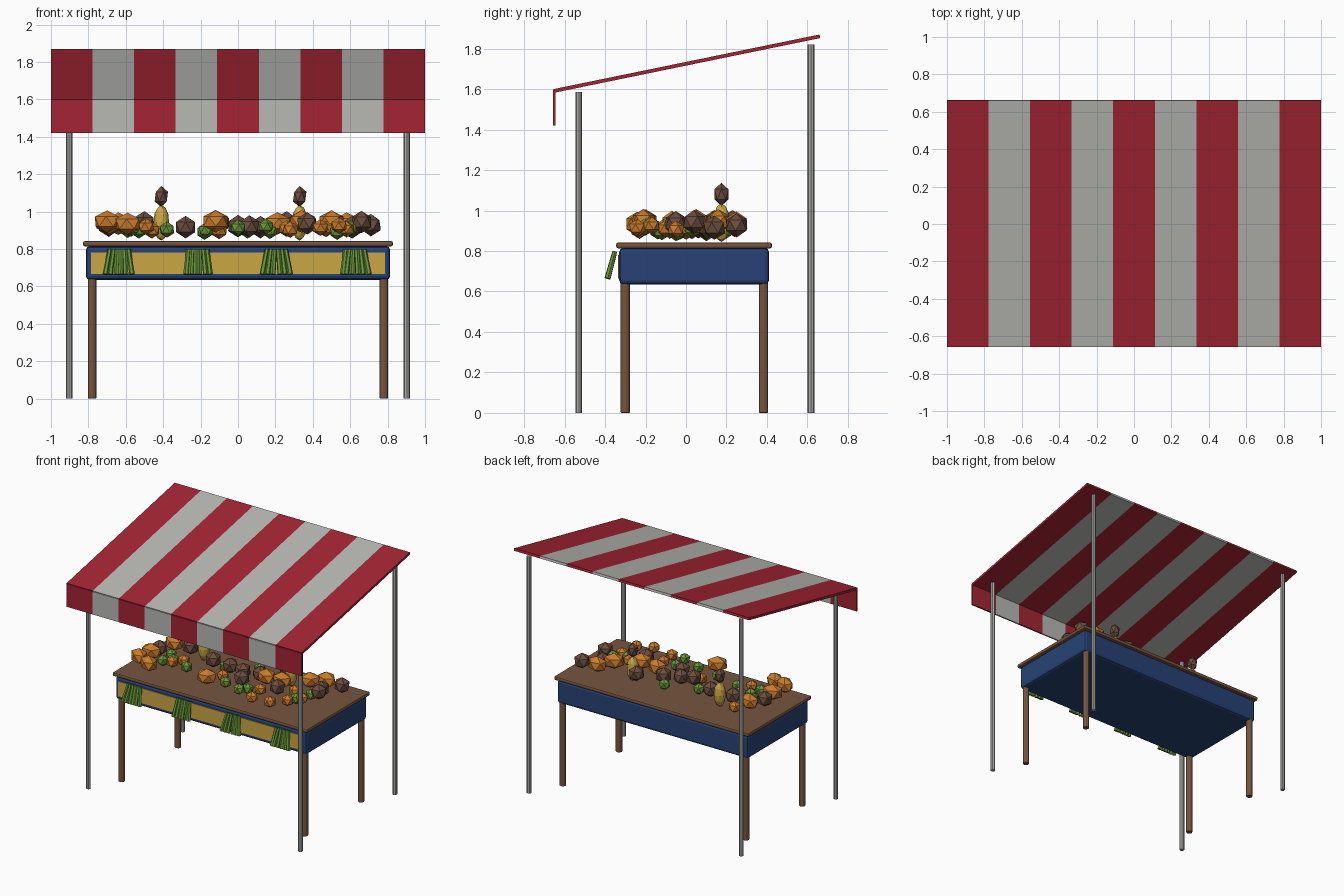
import bpy, bmesh, random
from mathutils import Matrix, Vector

random.seed(4)
if "Cube" in bpy.data.objects:
    bpy.data.objects.remove(bpy.data.objects["Cube"], do_unlink=True)


def material(name, *rgb):
    mat = bpy.data.materials.new(name)
    mat.use_nodes = True
    mat.diffuse_color = (*rgb, 1)
    mat.node_tree.nodes["Principled BSDF"].inputs["Base Color"].default_value = (*rgb, 1)
    return mat


RED = material("awning red", .37, .018, .033)
WHITE = material("awning white", .48, .48, .46)
METAL = material("pole grey", .4, .4, .38)
WOOD = material("table wood", .18, .09, .05)
BLUE = material("box blue", .02, .055, .18)
GOLD = material("panel gold", .6, .38, .06)
ORANGE = material("fruit orange", .6, .2, .025)
BROWN = material("fruit brown", .15, .075, .05)
GREEN = material("leaf green", .14, .3, .04)


def finish(name, bm, *mats, bevel=0):
    mesh = bpy.data.meshes.new(name)
    bm.to_mesh(mesh)
    bm.free()
    for mat in mats:
        mesh.materials.append(mat)
    obj = bpy.data.objects.new(name, mesh)
    bpy.context.collection.objects.link(obj)
    if bevel:
        mod = obj.modifiers.new("Rounded edges", "BEVEL")
        mod.width = bevel
        mod.segments = 2
    return obj


def box(name, mat, low, high, bevel=0):
    low, high = Vector(low), Vector(high)
    bm = bmesh.new()
    bmesh.ops.create_cube(bm, size=1, matrix=Matrix.Translation((low + high) / 2)
                          @ Matrix.Diagonal((*(high - low), 1)))
    return finish(name, bm, mat, bevel=bevel)


def rod(name, mat, start, end, r1, r2, sides=8, bevel=0):
    start, end = Vector(start), Vector(end)
    axis = end - start
    turn = axis.to_track_quat("Z", "Y").to_matrix().to_4x4()
    bm = bmesh.new()
    bmesh.ops.create_cone(bm, cap_ends=True, segments=sides, radius1=r1, radius2=r2,
                          depth=axis.length, matrix=Matrix.Translation((start + end) / 2) @ turn)
    return finish(name, bm, mat, bevel=bevel)


def lump(name, mat, place, size, turn=0, detail=1):
    bm = bmesh.new()
    bmesh.ops.create_icosphere(bm, subdivisions=detail, radius=1,
                               matrix=Matrix.Translation(place) @ Matrix.Rotation(turn, 4, "Z")
                               @ Matrix.Diagonal((*size, 1)))
    return finish(name, bm, mat)


def striped_cloth(name, front, back, thickness):
    # Nine equal strips between two (y, z) edges, alternating in colour
    bm = bmesh.new()
    bmesh.ops.create_grid(bm, x_segments=9, y_segments=1, size=1)
    for v in bm.verts:
        v.co.yz = front if v.co.y < 0 else back
    for f in bm.faces:
        f.material_index = int((f.calc_center_median().x + 1) * 4.5) % 2
    obj = finish(name, bm, RED, WHITE)
    mod = obj.modifiers.new("Thickness", "SOLIDIFY")
    mod.thickness = thickness
    mod.offset = -1


# Awning
striped_cloth("awning_roof", (-.655, 1.6), (.66, 1.87), .018)
striped_cloth("awning_valance", (-.658, 1.42), (-.658, 1.595), .012)

# Poles and table legs
for side, x in (("right", -1), ("left", 1)):
    for end, pole_y, top, leg_y in (("front", -.53, 1.585, -.3), ("back", .617, 1.82, .383)):
        rod(f"{end}_{side}_pole", METAL, (x * .903, pole_y, 0), (x * .903, pole_y, top),
            .017, .017)
        rod(f"{end}_{side}_leg", WOOD, (x * .78, leg_y, 0), (x * .78, leg_y, .65),
            .024, .024, bevel=.005)

# Table box, front panel and counter
box("table_box", BLUE, (-.813, -.33, .635), (.813, .41, .815), .02)
box("front_panel", GOLD, (-.785, -.335, .665), (.785, -.328, .78))
box("counter_top", WOOD, (-.828, -.345, .813), (.828, .425, .842), .01)

# Hanging vegetable bunches
for bunch in range(4):
    cx = -.635 + bunch * .42
    for i in range(6):
        t = i / 2.5 - 1
        wobble = random.uniform(-.008, .008)
        rod(f"green_stalk_{bunch}_{i}", GREEN, (cx + t * .05, -.352, .797),
            (cx + t * .07 + wobble, -.388, .664), .012, .015, 6)

# Loose produce as (x, y) spots for each kind
BIG = [(-.7, -.2), (-.69, -.07), (-.64, .14), (-.59, -.24), (-.12, -.21), (.21, .05),
       (.34, .05), (.5, .16), (.58, .25)]
SMALL = [(-.58, .24), (-.46, .0), (-.49, -.1), (-.1, -.04), (.28, -.23), (.26, -.1),
         (.54, -.17), (.47, .02), (.44, -.24), (.58, -.05)]
ROUND = [(-.69, .03), (-.5, .14), (-.28, .1), (-.1, .05), (.0, .06), (.06, -.04), (.12, .1),
         (.26, .23), (.37, -.05), (.61, .14), (.66, .04), (.71, .25)]
LITTLE = [(-.57, -.1), (-.53, -.03), (-.38, -.08), (-.59, .03), (-.17, -.14), (-.18, .1),
          (.0, -.15), (.05, .19), (.15, -.2), (.17, -.12), (.53, -.05), (.6, .03)]
for name, mat, spots, size, z in (
        ("large_orange", ORANGE, BIG, (.078, .06, .06), .935),
        ("small_orange", ORANGE, SMALL, (.046, .045, .044), .91),
        ("brown_fruit", BROWN, ROUND, (.06, .06, .06), .93),
        ("green_fruit", GREEN, LITTLE, (.043, .043, .043), .905)):
    for i, (x, y) in enumerate(spots):
        lump(f"{name}_{i}", mat, (x, y, z + random.uniform(-.015, .015)), size,
             random.uniform(-.6, .6))

# Pineapples with crowns
for i, x in enumerate((-.41, .33)):
    lump(f"pineapple_body_{i}", GOLD, (x, .175, .94), (.043, .043, .095), detail=2)
    lump(f"pineapple_crown_{i}", BROWN, (x, .175, 1.08), (.04, .04, .057))
